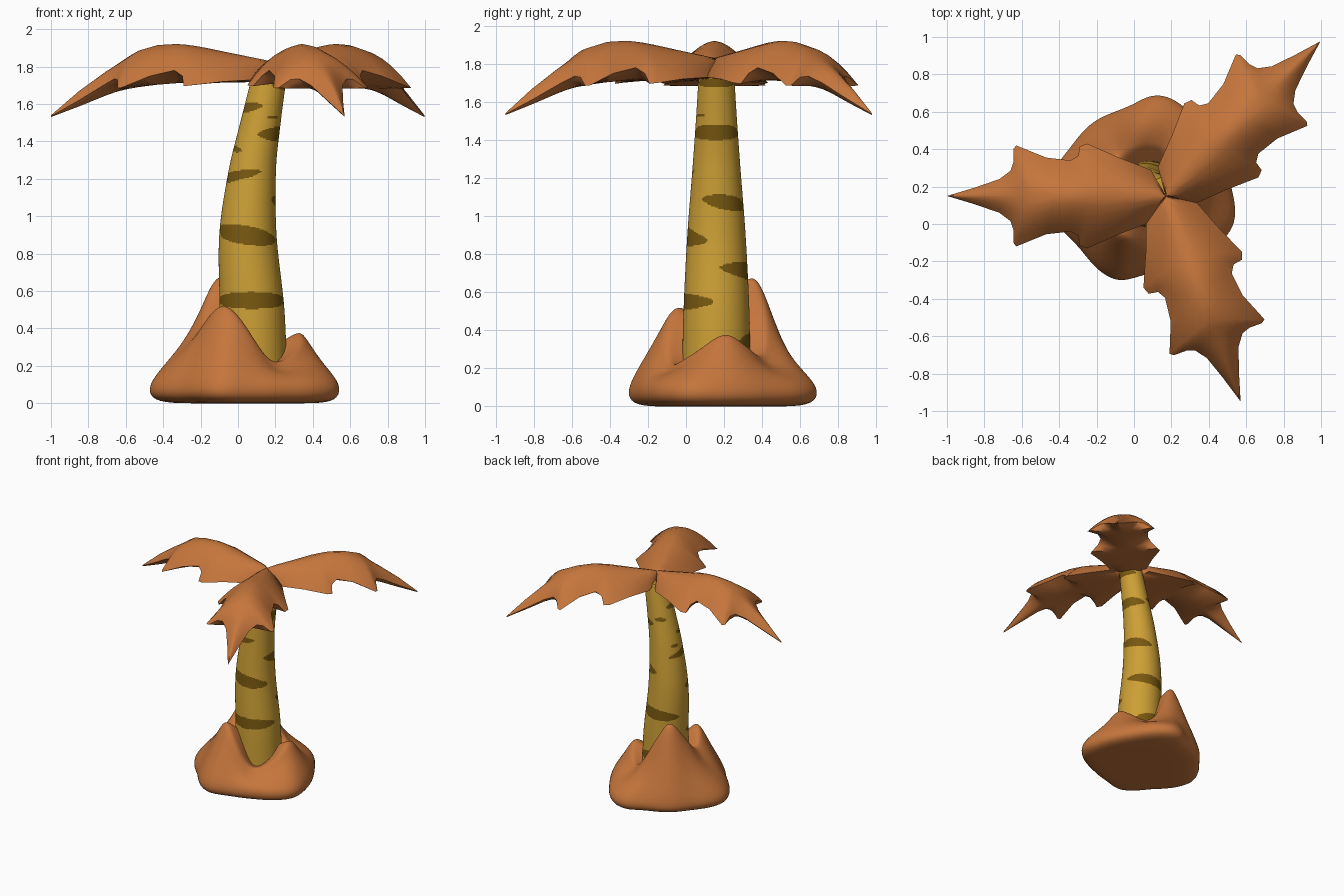
import bpy, bmesh, math
from mathutils import Matrix, Vector

if "Cube" in bpy.data.objects:
    bpy.data.objects.remove(bpy.data.objects["Cube"])


def material(name, rgb):
    m = bpy.data.materials.new(name)
    m.diffuse_color = (*rgb, 1)
    m.use_nodes = True
    m.node_tree.nodes["Principled BSDF"].inputs["Base Color"].default_value = m.diffuse_color
    return m


ORANGE = material("orange brown", (0.56, 0.18, 0.045))
YELLOW = material("trunk yellow", (0.61, 0.35, 0.036))
DARK = material("stripe brown", (0.19, 0.098, 0.005))


def curve(keys, t):
    """Smooth interpolation of rows (t, a, b, ...)."""
    n = len(keys)
    t = min(max(t, keys[0][0]), keys[-1][0])
    i = max(j for j in range(n - 1) if keys[j][0] <= t)
    p, q = keys[i], keys[i + 1]
    o, r = keys[max(i - 1, 0)], keys[min(i + 2, n - 1)]
    h = q[0] - p[0]
    s = (t - p[0]) / h
    out = []
    for k in range(1, len(p)):
        m0 = (q[k] - o[k]) / (q[0] - o[0]) * h
        m1 = (r[k] - p[k]) / (r[0] - p[0]) * h
        out.append((2*s**3 - 3*s*s + 1) * p[k] + (s**3 - 2*s*s + s) * m0
                   + (3*s*s - 2*s**3) * q[k] + (s**3 - s*s) * m1)
    return out


def finish(bm, name, mats, angle):
    bmesh.ops.remove_doubles(bm, verts=bm.verts, dist=0.0005)
    bmesh.ops.recalc_face_normals(bm, faces=bm.faces)
    me = bpy.data.meshes.new(name)
    bm.to_mesh(me)
    bm.free()
    for m in mats:
        me.materials.append(m)
    ob = bpy.data.objects.new(name, me)
    bpy.context.collection.objects.link(ob)
    bpy.ops.object.select_all(action='DESELECT')
    ob.select_set(True)
    bpy.context.view_layer.objects.active = ob
    bpy.ops.object.shade_smooth_by_angle(angle=math.radians(angle))
    return ob


def skin(bm, rows, closed):
    """Quads between successive rows of points."""
    vr = [[bm.verts.new(p) for p in row] for row in rows]
    n = len(rows[0])
    for a, b in zip(vr, vr[1:]):
        for i in range(n if closed else n - 1):
            j = (i + 1) % n
            bm.faces.new((a[i], a[j], b[j], b[i]))
    return vr


# Trunk: bent tapering column; rows are z, centre x, radius
TRUNK = [(0.1, 0.082, 0.182), (0.5, 0.075, 0.173), (0.9, 0.053, 0.153),
         (1.25, 0.077, 0.126), (1.5, 0.12, 0.108), (1.76, 0.17, 0.092)]
# Stripes: angle from front, z, half angle, half height, tilt
STRIPES = [(0, 0.55, 85, 0.045, 0), (-8, 0.9, 80, 0.05, -0.03),
           (-58, 1.21, 82, 0.028, 0.03), (-65, 1.36, 28, 0.016, -0.01),
           (88, 1.44, 90, 0.042, 0), (-60, 1.58, 58, 0.026, 0.01),
           (35, 1.53, 20, 0.008, 0), (118, 1.07, 60, 0.04, -0.02),
           (172, 0.71, 76, 0.045, -0.02), (172, 0.35, 45, 0.04, 0.02),
           (88, 1.7, 75, 0.025, 0), (-110, 1.27, 16, 0.014, 0),
           (-150, 1.48, 26, 0.016, 0)]


def striped(ang, z):
    for a, sz, ha, hz, tilt in STRIPES:
        d = ((ang - a + 180) % 360 - 180) / ha
        if abs(d) < 1 and abs(z - sz - tilt * d) < hz * (1 - d * d) ** 0.6:
            return True
    return False


SIDES, ROWS = 120, 260
bm = bmesh.new()
rows = []
for k in range(ROWS + 1):
    z = 0.1 + 1.66 * k / ROWS
    cx, r = curve(TRUNK, z)
    rows.append([(cx + r * math.sin(math.tau * i / SIDES),
                  0.16 - r * math.cos(math.tau * i / SIDES), z) for i in range(SIDES)])
vr = skin(bm, rows, True)
for n, f in enumerate(bm.faces):
    k, i = divmod(n, SIDES)
    f.material_index = int(striped((i + 0.5) * 360 / SIDES, 0.1 + 1.66 * (k + 0.5) / ROWS))
bm.faces.new(vr[0])
bm.faces.new(vr[-1])
finish(bm, "trunk", [YELLOW, DARK], 50)

# Rock base: ring of three peaks; keys by direction from the trunk
FOOT = [(0, 0.45), (20, 0.43), (45, 0.44), (77, 0.53), (88, 0.535), (103, 0.48), (130, 0.49),
        (150, 0.49), (166, 0.53), (180, 0.56), (198, 0.52), (217, 0.47), (232, 0.485),
        (251, 0.495), (267, 0.43), (298, 0.41), (320, 0.45), (340, 0.485), (360, 0.45)]
PEAK = [(0, 0.37), (15, 0.385), (35, 0.33), (62, 0.27), (85, 0.36), (110, 0.56), (132, 0.69),
        (155, 0.58), (185, 0.42), (210, 0.48), (231, 0.53), (250, 0.48), (270, 0.36),
        (285, 0.26), (300, 0.225), (330, 0.28), (360, 0.37)]
N = 40
bm = bmesh.new()
cols = []
for i in range(N):
    a = 360 * i / N
    R, H = curve(FOOT, a)[0], curve(PEAK, a)[0]
    P = 0.265
    prof = [(0, 0), (R * 0.5, 0), (R * 0.88, 0.0), (R * 1.01, 0.04), (R * 1.0, 0.12),
            (R + (P - R) * 0.5, 0.1 + (H - 0.1) * 0.52),
            (P + 0.035, H - 0.05), (P, H), (P - 0.04, H - 0.01), (0.12, H * 0.8), (0, 0.25)]
    c, s = math.cos(math.radians(a)), math.sin(math.radians(a))
    cols.append([(0.08 + r * c, 0.16 + r * s, z) for r, z in prof])
skin(bm, [list(r) for r in zip(*cols)], True)
rock = finish(bm, "rock_base", [ORANGE], 180)
rock.modifiers.new("smooth", 'SUBSURF').levels = 2
rock.modifiers["smooth"].render_levels = 2

# Leaves: domed top, flatter underside, toothed outline
RIDGE = [(0, 1.83, 1.72), (0.17, 1.865, 1.715), (0.48, 1.92, 1.712), (0.67, 1.898, 1.695),
         (0.82, 1.81, 1.665), (1.0, 1.685, 1.595), (1.17, 1.54, 1.53)]
# ridge distance, then edge distance, half width and height
EDGE = [(0, 0, 0, 1.77), (0.06, 0.08, 0.14, 1.73), (0.2, 0.25, 0.205, 1.72),
        (0.34, 0.42, 0.28, 1.70), (0.40, 0.46, 0.265, 1.695), (0.45, 0.468, 0.215, 1.75),
        (0.50, 0.51, 0.19, 1.78), (0.60, 0.64, 0.205, 1.75), (0.70, 0.80, 0.27, 1.685),
        (0.75, 0.815, 0.25, 1.685), (0.795, 0.815, 0.18, 1.73), (0.83, 0.83, 0.135, 1.735),
        (0.88, 0.89, 0.09, 1.70), (1.02, 1.02, 0.045, 1.62), (1.17, 1.17, 0, 1.535)]
T = [0, 0.2, 0.4, 0.6, 0.8, 1]


def leaf(name, angle):
    bm = bmesh.new()
    for side in (1, -1):
        for layer in (0, 1):
            rows = []
            for ur, ue, v, ze in EDGE:
                zr = curve(RIDGE, ur)[layer]
                rows.append([(ur + (ue - ur) * t, side * v * t, zr + (ze - zr) * t ** 1.7)
                             for t in T])
            skin(bm, rows, False)
    bm.transform(Matrix.Translation(Vector((0.17, 0.15, 0)))
                 @ Matrix.Rotation(math.radians(angle), 4, 'Z'))
    finish(bm, name, [ORANGE], 50)


leaf("leaf_left", 180)
leaf("leaf_back_right", 45)
leaf("leaf_front_right", -70)
